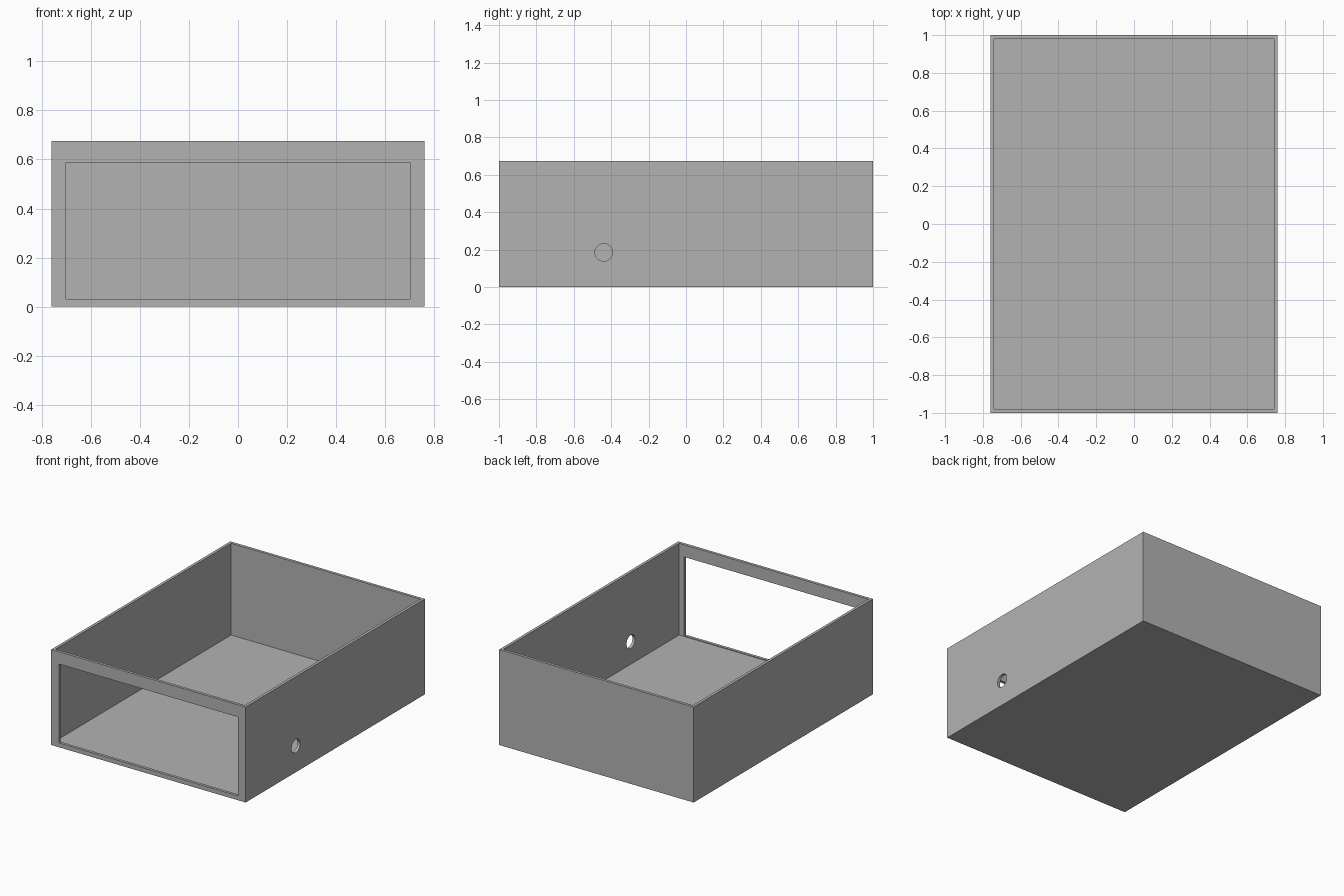
import bpy
import math

default = bpy.data.objects.get("Cube")
if default:
    bpy.data.objects.remove(default, do_unlink=True)

WIDTH, LENGTH, HEIGHT = 1.52, 2.0, 0.675
WALL, FLOOR = 0.02, 0.026

grey = bpy.data.materials.new("plain grey")
grey.use_nodes = True
colour = (0.45, 0.45, 0.45, 1)
grey.diffuse_color = colour
grey.node_tree.nodes["Principled BSDF"].inputs["Base Color"].default_value = colour


def box(name, low, high):
    """Box between two opposite corners."""
    bpy.ops.mesh.primitive_cube_add(size=1, location=[(a + b) / 2 for a, b in zip(low, high)])
    obj = bpy.context.object
    obj.name = name
    obj.scale = [b - a for a, b in zip(low, high)]
    bpy.ops.object.transform_apply(location=True, rotation=True, scale=True)
    obj.data.materials.append(grey)
    return obj


def cut(target, cutter):
    """Subtract the cutter from the target, then discard it."""
    cutter.hide_render = True
    mod = target.modifiers.new("cut", 'BOOLEAN')
    mod.operation = 'DIFFERENCE'
    mod.solver = 'EXACT'
    mod.object = cutter
    bpy.context.view_layer.objects.active = target
    bpy.ops.object.modifier_apply(modifier=mod.name)
    bpy.data.objects.remove(cutter, do_unlink=True)


x, y = WIDTH / 2, LENGTH / 2

# Open-topped tray
tray = box("open_box", (-x, -y, 0), (x, y, HEIGHT))
cut(tray, box("cavity_cutter", (WALL - x, WALL - y, FLOOR), (x - WALL, y - WALL, HEIGHT + 0.2)))

# Rectangular window in the front wall
cut(tray, box("window_cutter", (-0.70, -y - 0.1, 0.031), (0.70, -y + 0.1, 0.588)))

# Round cable hole in the left wall
bpy.ops.mesh.primitive_cylinder_add(vertices=48, radius=0.047, depth=0.2,
                                    location=(x, -0.44, 0.185),
                                    rotation=(0, math.pi / 2, 0))
hole = bpy.context.object
hole.name = "cable_hole_cutter"
hole.data.materials.append(grey)
cut(tray, hole)

# Smooth hole rim, crisp box edges
bpy.ops.object.select_all(action='DESELECT')
tray.select_set(True)
bpy.context.view_layer.objects.active = tray
bpy.ops.object.shade_smooth_by_angle(angle=math.radians(30))
